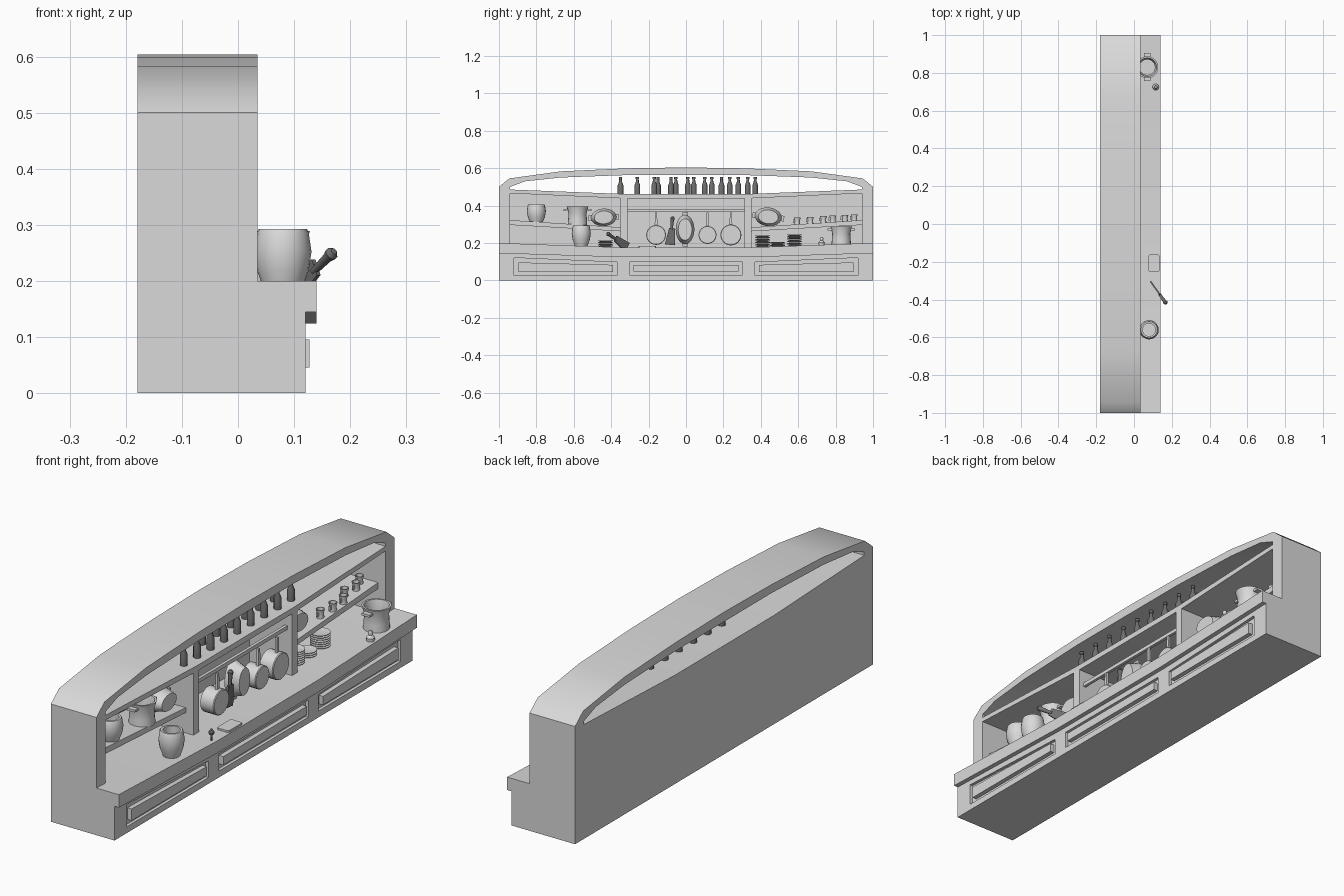
import bpy, bmesh, math
from mathutils import Matrix, Vector

old = bpy.data.objects.get("Cube")
if old:
    bpy.data.objects.remove(old, do_unlink=True)


def material(name, value):
    mat = bpy.data.materials.new(name)
    mat.use_nodes = True
    mat.diffuse_color = (value, value, value, 1)
    for node in mat.node_tree.nodes:
        if node.type == 'BSDF_PRINCIPLED':
            node.inputs["Base Color"].default_value = mat.diffuse_color
    return mat


grey = material("plain_grey", 0.7)
dark = material("dark_grey", 0.16)


def finish(name, bm, matrix=None, mat=grey):
    if matrix:
        bm.transform(matrix)
    bmesh.ops.recalc_face_normals(bm, faces=bm.faces)
    mesh = bpy.data.meshes.new(name)
    bm.to_mesh(mesh)
    bm.free()
    mesh.materials.append(mat)
    for p in mesh.polygons:
        p.use_smooth = True
    mesh.set_sharp_from_angle(angle=math.radians(40))
    obj = bpy.data.objects.new(name, mesh)
    bpy.context.collection.objects.link(obj)
    return obj


def prism(name, outline, x0, x1, matrix=None, mat=grey):
    """Extrude a (y, z) outline from x0 to x1."""
    bm = bmesh.new()
    face = bm.faces.new([bm.verts.new((x0, y, z)) for y, z in outline])
    ext = bmesh.ops.extrude_face_region(bm, geom=[face])
    verts = [g for g in ext["geom"] if isinstance(g, bmesh.types.BMVert)]
    bmesh.ops.translate(bm, verts=verts, vec=(x1 - x0, 0, 0))
    return finish(name, bm, matrix, mat)


def box(name, x0, x1, y0, y1, z0, z1, matrix=None):
    return prism(name, [(y0, z0), (y1, z0), (y1, z1), (y0, z1)], x0, x1, matrix)


def lathe(name, profile, matrix, sides=20, mat=grey):
    """Spin an (r, z) profile round z; both ends are capped."""
    bm = bmesh.new()
    rings = [[bm.verts.new((r * math.cos(i * math.tau / sides), r * math.sin(i * math.tau / sides), z))
              for i in range(sides)] for r, z in profile]
    for a, b in zip(rings, rings[1:]):
        for i in range(sides):
            j = (i + 1) % sides
            bm.faces.new((a[i], a[j], b[j], b[i]))
    bm.faces.new(rings[0])
    bm.faces.new(rings[-1])
    return finish(name, bm, matrix, mat)


def at(x, y, z):
    return Matrix.Translation((x, y, z))


def flip(pts):
    return [(-y, z) for y, z in pts]


def mirrored(half):
    return half + flip(half)[::-1]


BACK, FRONT, BASE_FRONT, LIP = -0.179, 0.035, 0.12, 0.14
facing = Matrix.Rotation(math.pi / 2, 4, 'Y')  # turns a spun part to face +x

# Base cabinet with recessed drawers
base = prism("base_cabinet", [(-1, 0), (1, 0), (1, 0.145), (0.34, 0.124), (-0.34, 0.124), (-1, 0.145)],
             BACK, BASE_FRONT)
side_recess = [(0.37, 0.027), (0.92, 0.027), (0.92, 0.121), (0.37, 0.097)]
side_panel = [(0.39, 0.046), (0.895, 0.046), (0.895, 0.096), (0.39, 0.083)]
mid_recess = mirrored([(-0.3, 0.027), (-0.3, 0.1)])
mid_panel = mirrored([(-0.28, 0.047), (-0.28, 0.083)])
drawers = {"left": (side_recess, side_panel), "middle": (mid_recess, mid_panel),
           "right": (flip(side_recess), flip(side_panel))}
cutters = []
for side, (recess, panel) in drawers.items():
    cutter = prism(side + "_cutter", recess, 0.107, 0.2)
    cutter.hide_render = True
    mod = base.modifiers.new("recess", 'BOOLEAN')
    mod.operation, mod.object, mod.solver = 'DIFFERENCE', cutter, 'EXACT'
    cutters.append(cutter)
    prism(side + "_drawer_panel", panel, 0.1, 0.127)
bpy.context.view_layer.update()
baked = bpy.data.meshes.new_from_object(base.evaluated_get(bpy.context.evaluated_depsgraph_get()))
base.modifiers.clear()
base.data = baked
for p in baked.polygons:
    p.use_smooth = False
for cutter in cutters:
    bpy.data.objects.remove(cutter, do_unlink=True)

# Counter, dipping towards the middle
prism("counter", mirrored([(-0.34, 0.124), (-1, 0.145), (-1, 0.2), (-0.34, 0.176)]), BACK, LIP)

# Arched surround, back panel and shelves
outer = mirrored([(-1, 0.15), (-1, 0.5), (-0.945, 0.545), (-0.67, 0.583), (-0.32, 0.599), (-0.001, 0.604)])
inner = mirrored([(-0.94, 0.15), (-0.94, 0.5), (-0.86, 0.53), (-0.67, 0.55), (-0.32, 0.563)])
prism("arched_surround", outer + inner[::-1], BACK, FRONT)
prism("back_panel", mirrored([(-0.95, 0.15), (-0.95, 0.486), (-0.33, 0.462)]), BACK, BACK + 0.015)
prism("top_shelf", mirrored([(-0.33, 0.438), (-0.95, 0.466), (-0.95, 0.486), (-0.33, 0.462)]), BACK, FRONT)
shelf = [(0.34, 0.262), (0.95, 0.297), (0.95, 0.323), (0.34, 0.283)]
for side, s in (("left", 1), ("right", -1)):
    prism(side + "_shelf", [(s * y, z) for y, z in shelf], BACK, 0.0)
    box(side + "_divider", BACK, FRONT, *sorted((s * 0.313, s * 0.35)), 0.16, 0.45)

# Hanging rail with pans
box("hanging_rail", 0.0, 0.013, -0.315, 0.315, 0.366, 0.382)
for i, (y, r) in enumerate([(-0.16, 0.053), (0.115, 0.048), (0.24, 0.056)]):
    lathe(f"pan_{i}", [(r, -0.045), (r, 0.015), (r * 0.94, 0.018)], at(0.017, y, 0.243) @ facing, 24)
    prism(f"pan_handle_{i}", [(y - 0.008, 0.23 + r), (y + 0.008, 0.23 + r), (y + 0.005, 0.362), (y - 0.005, 0.362)],
          0.01, 0.02)


# Oval pans, bottom outwards, with two lugs at the rim
def oval_pan(name, x, y, z, half_y, half_z, upright, tilt=0.0):
    m = at(x, y, z) @ Matrix.Rotation(tilt, 4, 'X')
    lathe(name, [(1, -0.04), (1, -0.03), (0.88, -0.01), (0.74, 0.02)],
          m @ Matrix.Diagonal((1, half_y, half_z, 1)) @ facing, 24)
    for s in (-1, 1):
        if upright:
            y0, y1, z0, z1 = -0.015, 0.015, s * half_z * 0.9, s * (half_z + 0.012)
        else:
            y0, y1, z0, z1 = s * half_y * 0.9, s * (half_y + 0.013), -0.015, 0.015
        box(f"{name}_lug_{s}", -0.04, -0.03, y0, y1, z0, z1, m)


oval_pan("middle_oval_pan", 0.015, -0.005, 0.272, 0.05, 0.078, True)
oval_pan("right_oval_pan", -0.035, -0.44, 0.337, 0.068, 0.047, False, 0.05)
oval_pan("left_oval_pan", -0.035, 0.44, 0.34, 0.072, 0.05, False, -0.12)


# Cleavers: one hanging, one stuck in the counter
def cleaver(name, m):
    prism(name + "_blade", [(-0.027, -0.06), (0.027, -0.06), (0.019, 0.03), (-0.013, 0.03)],
          -0.004, 0.004, m, dark)
    lathe(name + "_handle", [(0.007, 0.02), (0.009, 0.07), (0.012, 0.084), (0.006, 0.092)], m, 10, dark)


cleaver("hanging_cleaver", at(0.015, -0.08, 0.25) @ Matrix.Rotation(-0.1, 4, 'X'))
lean = Vector((0.06, -0.085, 0.06)).to_track_quat('Z', 'Y').to_matrix().to_4x4()
cleaver("stuck_cleaver", at(0.125, -0.357, 0.207) @ lean)

# Chopping board with clipped corners
prism("chopping_board", [(-0.255, 0.084), (-0.249, 0.078), (-0.166, 0.078), (-0.16, 0.084),
                         (-0.16, 0.128), (-0.166, 0.134), (-0.249, 0.134), (-0.255, 0.128)],
      -0.184, -0.172, Matrix(((0, 0, 1, 0), (0, 1, 0, 0), (-1, 0, 0, 0), (0, 0, 0, 1))))

# Crocks and pots
crock = [(0.034, 0), (0.046, 0.03), (0.051, 0.06), (0.046, 0.09), (0.043, 0.096), (0.034, 0.096), (0.034, 0.03)]
lathe("shelf_crock", crock, at(-0.04, -0.8, 0.31))
lathe("counter_crock", crock, at(0.08, -0.56, 0.185) @ Matrix.Scale(1.12, 4, (0, 0, 1)))
pot = [(0.052, 0), (0.05, 0.03), (0.048, 0.06), (0.058, 0.097), (0.05, 0.097), (0.041, 0.06), (0.041, 0.015)]
for name, x, y, z in (("shelf_pot", -0.045, -0.58, 0.297), ("counter_pot", 0.07, 0.83, 0.192)):
    lathe(name, pot, at(x, y, z))
    for s in (-1, 1):
        box(f"{name}_handle_{s}", x - 0.018, x + 0.018, y + s * 0.048, y + s * 0.074, z + 0.075, z + 0.085)

# Salt shaker
lathe("salt_shaker", [(0.016, 0), (0.017, 0.015), (0.008, 0.026), (0.01, 0.036), (0.006, 0.044)],
      at(0.115, 0.725, 0.188), 12)

# Plate stacks
for k, (y, count, z) in enumerate([(-0.43, 4, 0.178), (0.41, 7, 0.178), (0.49, 3, 0.18), (0.58, 7, 0.184)]):
    for n in range(count):
        lathe(f"plate_{k}_{n}", [(0.025, 0), (0.04, 0.006), (0.04, 0.008), (0.025, 0.005)],
              at(-0.02, y, z + n * 0.009), 16)

# Mugs with handles on the shelf
mugs = [(-0.03, 0.595), (-0.02, 0.665), (-0.02, 0.735), (-0.05, 0.785), (-0.04, 0.85), (-0.06, 0.9)]
for i, (x, y) in enumerate(mugs):
    z = 0.298 + (y - 0.595) * 0.06
    lathe(f"mug_{i}", [(0.016, 0), (0.014, 0.02), (0.018, 0.037), (0.014, 0.037), (0.011, 0.008)], at(x, y, z), 12)
    box(f"mug_handle_{i}", x - 0.003, x + 0.003, y - 0.024, y - 0.012, z + 0.01, z + 0.028)

# Two rows of bottles on the top shelf
bottle = [(0.015, 0), (0.015, 0.048), (0.008, 0.066), (0.007, 0.08), (0.009, 0.082), (0.009, 0.093)]
rows = [(-0.01, -0.35 + 0.09 * i) for i in range(9)] + [(-0.063, -0.15 + 0.096 * i) for i in range(6)]
for i, (x, y) in enumerate(rows):
    lathe(f"bottle_{i}", bottle, at(x, y, 0.461), 12, dark)
